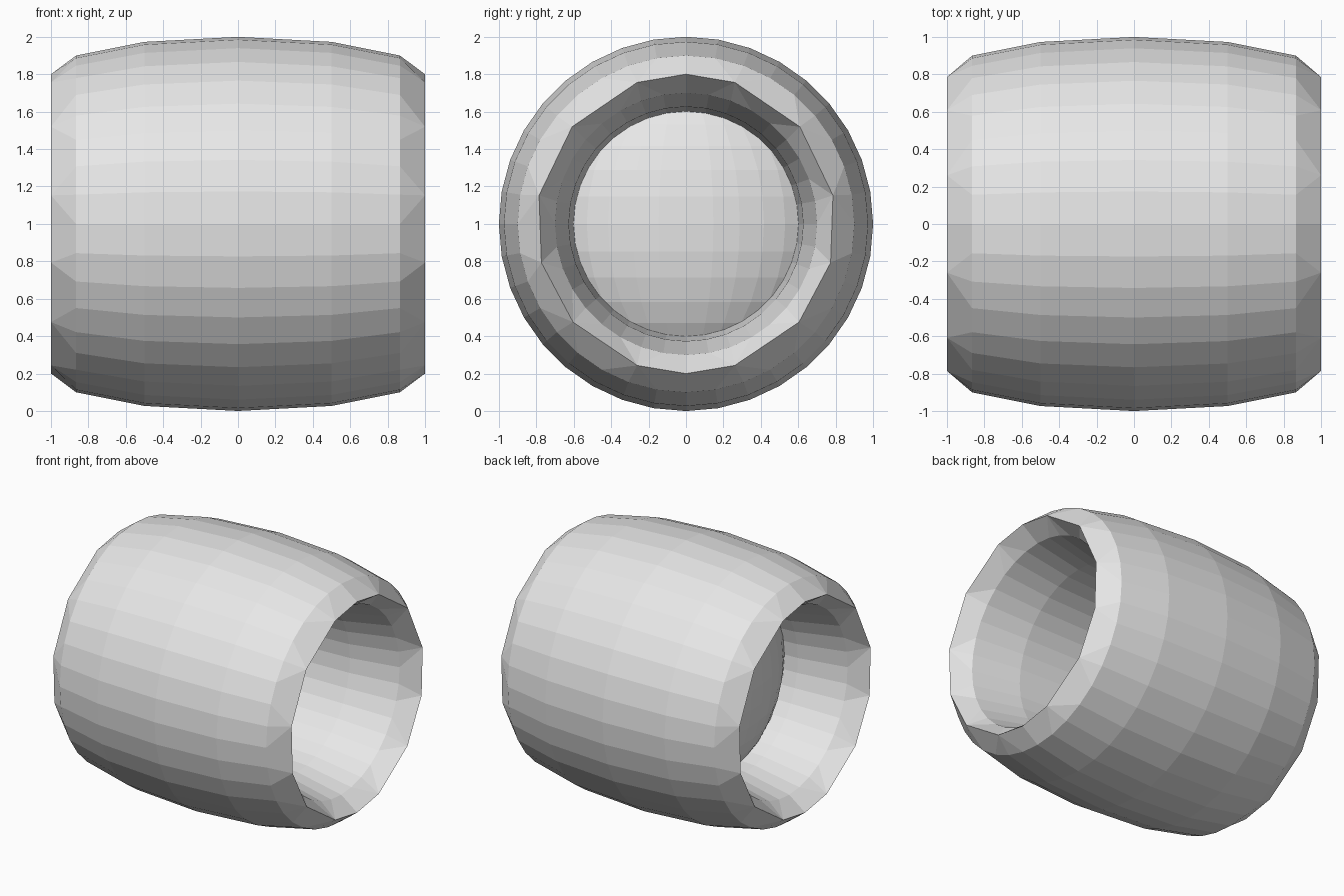
import bpy, bmesh, math
from mathutils import Matrix, Vector

cube = bpy.data.objects.get("Cube")
if cube:
    bpy.data.objects.remove(cube, do_unlink=True)

grey = bpy.data.materials.new("light_grey")
grey.use_nodes = True
grey.diffuse_color = (0.8, 0.8, 0.8, 1)
grey.node_tree.nodes["Principled BSDF"].inputs["Base Color"].default_value = (0.8, 0.8, 0.8, 1)


def finish(bm, name):
    bmesh.ops.recalc_face_normals(bm, faces=bm.faces)
    mesh = bpy.data.meshes.new(name)
    bm.to_mesh(mesh)
    bm.free()
    mesh.materials.append(grey)
    obj = bpy.data.objects.new(name, mesh)
    bpy.context.collection.objects.link(obj)
    return obj


# Barrel ring: a stretched torus around the x axis, coarser at its two rims
SEGMENTS, SIDES = 36, 12
half_angles = [90, 71, 40.5, 11, -15, -41, -71, -90]
rim_angles = half_angles + [180 - a for a in half_angles[1:-1]]


def nearest_rim_angle(angle):
    return min(rim_angles, key=lambda a: abs((a - angle + 180) % 360 - 180))


bm = bmesh.new()
rings = []
for j in range(SIDES):
    t = 2 * math.pi * j / SIDES
    radius, x = 0.8 + 0.2 * math.cos(t), math.sin(t)
    is_rim = j % (SIDES // 2) == SIDES // 4
    ring = []
    for i in range(SEGMENTS):
        angle = i * 360 / SEGMENTS
        a = math.radians(nearest_rim_angle(angle) if is_rim else angle)
        ring.append(bm.verts.new((x, radius * math.cos(a), 1 + radius * math.sin(a))))
    rings.append(ring)
for j in range(SIDES):
    a, b = rings[j], rings[(j + 1) % SIDES]
    for i in range(SEGMENTS):
        k = (i + 1) % SEGMENTS
        bm.faces.new((a[i], a[k], b[k], b[i]))
bmesh.ops.remove_doubles(bm, verts=bm.verts, dist=0.001)
finish(bm, "barrel_ring")

# Flattened ball plugging the hole, a little toward the right-hand end
bm = bmesh.new()
bmesh.ops.create_uvsphere(
    bm, u_segments=32, v_segments=16, radius=1,
    matrix=Matrix.LocRotScale(Vector((-0.19, 0, 1)), None, Vector((0.36, 0.75, 0.75))))
finish(bm, "inner_plug")
